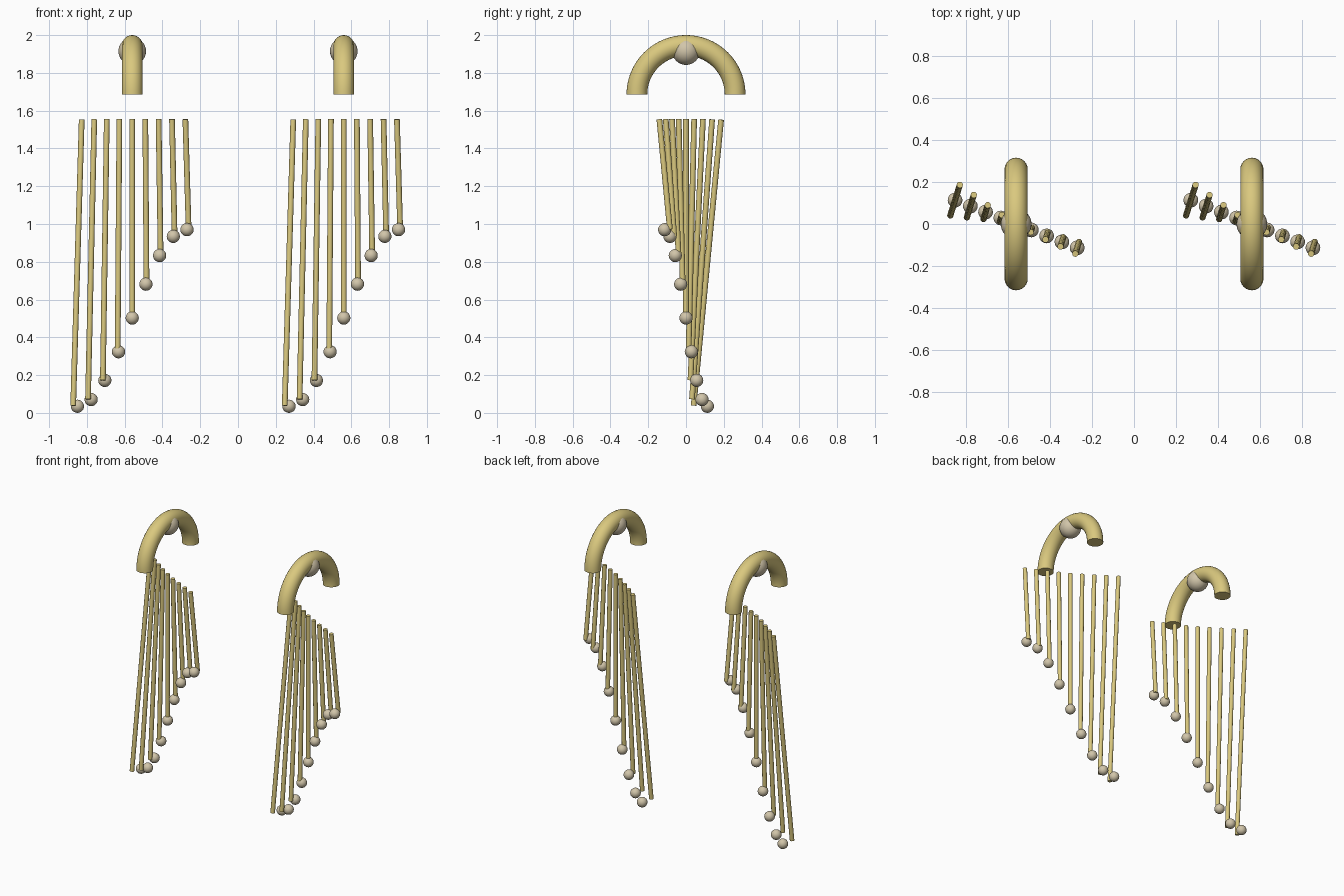
import bpy, bmesh, math
from mathutils import Vector

if "Cube" in bpy.data.objects:
    bpy.data.objects.remove(bpy.data.objects["Cube"])


def material(name, color):
    m = bpy.data.materials.new(name)
    m.diffuse_color = (*color, 1)
    m.use_nodes = True
    m.node_tree.nodes["Principled BSDF"].inputs["Base Color"].default_value = m.diffuse_color
    return m


gold = material("gold", (0.70, 0.58, 0.21))
pearl = material("pearl", (0.64, 0.56, 0.40))


def finish(name, mat):
    ob = bpy.context.object
    ob.name = name
    ob.data.materials.append(mat)
    bpy.ops.object.shade_smooth_by_angle(angle=math.radians(40))
    return ob


def ball(name, center, radius, seg):
    bpy.ops.mesh.primitive_uv_sphere_add(segments=seg, ring_count=seg // 2, radius=radius, location=center)
    finish(name, pearl)


def rod(name, center, direction, length):
    bpy.ops.mesh.primitive_cylinder_add(vertices=12, radius=0.015, depth=length, location=center)
    ob = finish(name, gold)
    ob.rotation_mode = 'QUATERNION'
    ob.rotation_quaternion = Vector((0, 0, 1)).rotation_difference(direction)


def hoop(name, x, z, major, minor, steps=48, sides=24):
    # Half ring tube with flat ends
    bm = bmesh.new()
    rings = []
    for i in range(steps + 1):
        a = math.pi * i / steps
        ring = []
        for j in range(sides):
            b = 2 * math.pi * j / sides
            r = major + minor * math.cos(b)
            ring.append(bm.verts.new((minor * math.sin(b), r * math.cos(a), r * math.sin(a))))
        rings.append(ring)
    for p, q in zip(rings, rings[1:]):
        for j in range(sides):
            k = (j + 1) % sides
            bm.faces.new((p[j], p[k], q[k], q[j]))
    bm.faces.new(rings[0])
    bm.faces.new(rings[-1])
    bmesh.ops.recalc_face_normals(bm, faces=bm.faces)
    me = bpy.data.meshes.new(name)
    bm.to_mesh(me)
    bm.free()
    ob = bpy.data.objects.new(name, me)
    ob.location = (x, 0, z)
    bpy.context.collection.objects.link(ob)
    bpy.ops.object.select_all(action='DESELECT')
    ob.select_set(True)
    bpy.context.view_layer.objects.active = ob
    finish(name, gold)


TOP = 1.556
for side, x0 in (("left", -0.56), ("right", 0.56)):
    hoop(f"{side}_hoop", x0, 1.685, 0.26, 0.055)
    ball(f"{side}_stud", (x0, 0, 1.915), 0.073, 32)
    # Fan of hanging rods, each with a bead near its lower end
    for i in range(9):
        t = i - 4
        x, y = x0 + 0.0725 * t, -0.0283 * t
        z = 0.5025 - 0.4675 * math.cos(math.pi * i / 8)
        lean = -t / 4
        direction = Vector((0.0298 * lean, 0.096 * lean, 1)).normalized()
        rod(f"{side}_rod_{i + 1}", (x, y, (TOP + z) / 2), direction, TOP - z)
        ball(f"{side}_bead_{i + 1}", (x, y, z), 0.035, 20)
